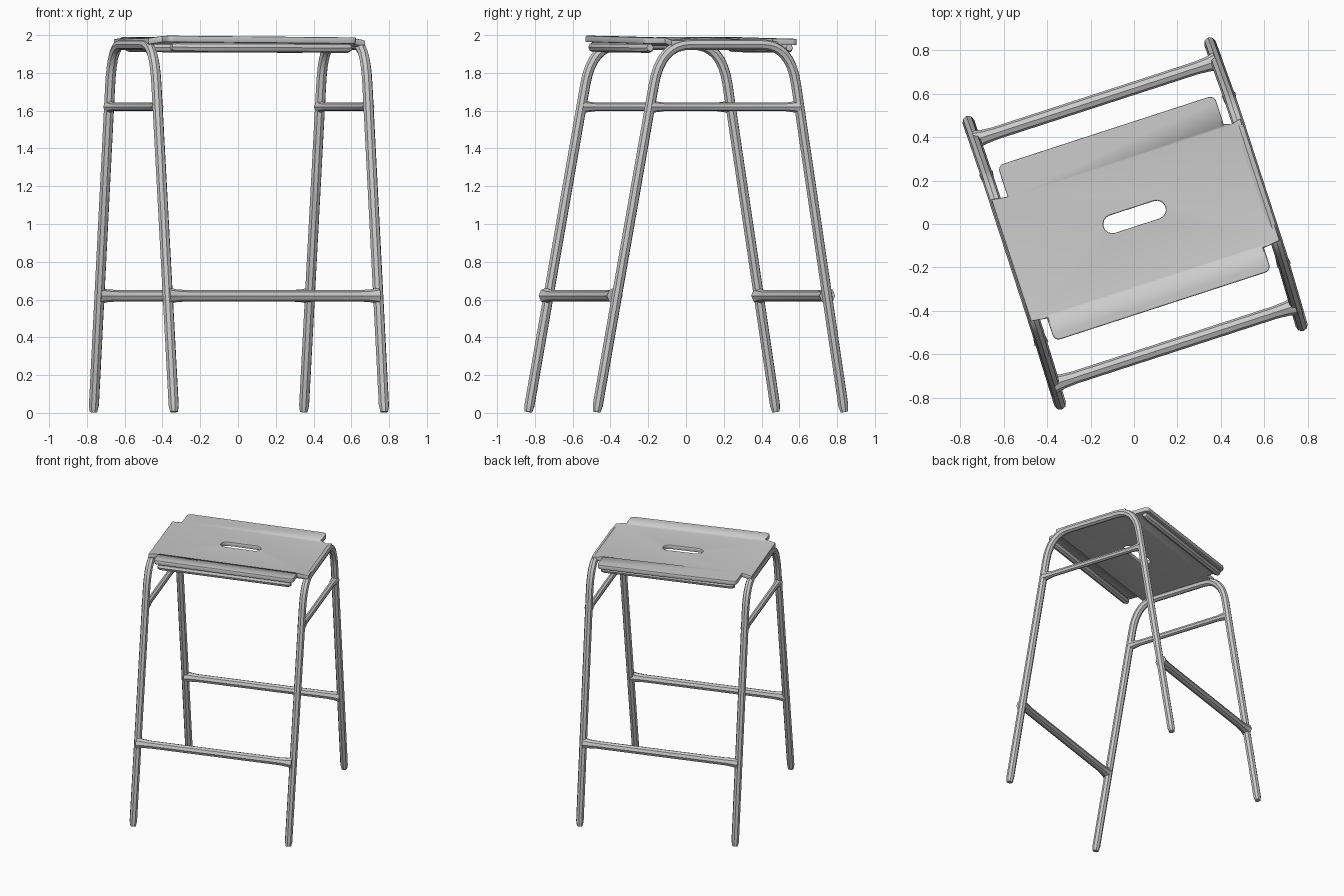
import bpy
from math import radians, cos, sin, pi
from mathutils import Vector

if "Cube" in bpy.data.objects:
    bpy.data.objects.remove(bpy.data.objects["Cube"])

TURN = radians(18)  # the stool stands turned about z


def finish(obj, angle=40):
    """Turn the stool part, convert it to a mesh and smooth it."""
    obj.rotation_euler.z = TURN
    bpy.ops.object.select_all(action='DESELECT')
    bpy.context.view_layer.objects.active = obj
    obj.select_set(True)
    bpy.ops.object.convert(target='MESH')
    obj = bpy.context.object
    bpy.ops.object.shade_smooth_by_angle(angle=radians(angle))
    return obj


def tube(name, points, radius, scales=None, stretch=1.0):
    """Round tube through points, with optional radius factors."""
    curve = bpy.data.curves.new(name, 'CURVE')
    curve.dimensions = '3D'
    curve.bevel_depth = radius
    curve.bevel_resolution = 2
    curve.use_fill_caps = True
    spline = curve.splines.new('POLY')
    spline.points.add(len(points) - 1)
    for i, p in enumerate(points):
        spline.points[i].co = (*p, 1)
        spline.points[i].radius = scales[i] if scales else 1
    obj = bpy.data.objects.new(name, curve)
    bpy.context.collection.objects.link(obj)
    return finish(obj)


def bend(a, corner, b, steps=8):
    """Rounded corner from a to b."""
    a, c, b = Vector(a), Vector(corner), Vector(b)
    ts = [i / steps for i in range(steps + 1)]
    return [a * (1 - t) ** 2 + c * 2 * t * (1 - t) + b * t * t for t in ts]


def arc(cx, cy, r, start, sweep, steps=6):
    return [(cx + r * cos(start + sweep * i / steps),
             cy + r * sin(start + sweep * i / steps)) for i in range(steps + 1)]


# side frames: a bent tube with two splayed legs and an upper side rail
for side, foot_u, top_u in (("left", -0.58, -0.575), ("right", 0.59, 0.6)):
    def leg(v_foot, v_top, z):
        t = z / 1.95
        return Vector((foot_u + (top_u - foot_u) * t, v_foot + (v_top - v_foot) * t, z))

    front = lambda z: leg(-0.69, -0.335, z)
    back = lambda z: leg(0.69, 0.385, z)
    fc, bc = front(1.95), back(1.95)
    across = Vector((0, 0.16, 0))
    path = ([front(0.005), front(0.04)] + bend(front(1.74), fc, fc + across)
            + bend(bc - across, bc, back(1.74)) + [back(0.04), back(0.005)])
    tube(side + "_leg_frame", path, 0.028, [0.75] + [1] * (len(path) - 2) + [0.75])
    a, b = front(1.62), back(1.62)
    tube(side + "_upper_rail", [a, a.lerp(b, 0.05), a.lerp(b, 0.1), a.lerp(b, 0.9),
                                a.lerp(b, 0.95), b], 0.022, [1.5, 1.25, 1, 1, 1.25, 1.5])

# lower footrests between the two frames, flared where they are welded
for name, v in (("front_footrest", -0.588), ("back_footrest", 0.595)):
    us = (-0.58, -0.535, -0.48, 0.49, 0.55, 0.59)
    tube(name, [(u, v, 0.62) for u in us], 0.03, [1.45, 1.15, 1, 1, 1.15, 1.45])

# seat board: rounded panel with corner notches around the frame and a hand slot
r = 0.03
V0, V1, U0, U1 = -0.4, 0.45, -0.515, 0.535
outline = (arc(U1 - r, V1 - r, r, pi / 2, -pi / 2)
           + [(U1, 0.31), (U1 + 0.035, 0.3), (0.615, 0.31), (0.615, -0.28), (U1, -0.29)]
           + arc(U1 - r, V0 + r, r, 0, -pi / 2)
           + arc(U0 + r, V0 + r, r, -pi / 2, -pi / 2)
           + [(U0, -0.29), (-0.59, -0.28), (-0.59, 0.31), (U0, 0.3)]
           + arc(U0 + r, V1 - r, r, pi, -pi / 2))
slot = (arc(0.12, 0.03, 0.042, -pi / 2, pi, 8) + arc(-0.095, 0.03, 0.042, pi / 2, pi, 8))
curve = bpy.data.curves.new("seat", 'CURVE')
curve.dimensions = '2D'
curve.fill_mode = 'BOTH'
curve.extrude = 0.011
curve.bevel_depth = 0.006
curve.bevel_resolution = 1
curve.offset = -0.006
for loop in (outline, slot):
    spline = curve.splines.new('POLY')
    spline.points.add(len(loop) - 1)
    for point, (u, v) in zip(spline.points, loop):
        point.co = (u, v, 0, 1)
    spline.use_cyclic_u = True
seat = bpy.data.objects.new("seat", curve)
bpy.context.collection.objects.link(seat)
seat.location.z = 1.972
seat = finish(seat)
# slight tilt of the board, with the side flaps drooping over the frames
for vert in seat.data.vertices:
    u, v = vert.co.x, vert.co.y
    vert.co.z -= 0.009 * (u + v)
    if u > 0.56 or u < -0.54:
        vert.co.z -= 0.012

# turned-down lips under the front and back seat edges
for name, v in (("front_seat_lip", V0 + 0.035), ("back_seat_lip", V1 - 0.04)):
    tube(name, [(-0.49, v, 1.938), (-0.47, v, 1.936), (0.49, v, 1.932), (0.51, v, 1.934)],
         0.026, [0.7, 1, 1, 0.7])
